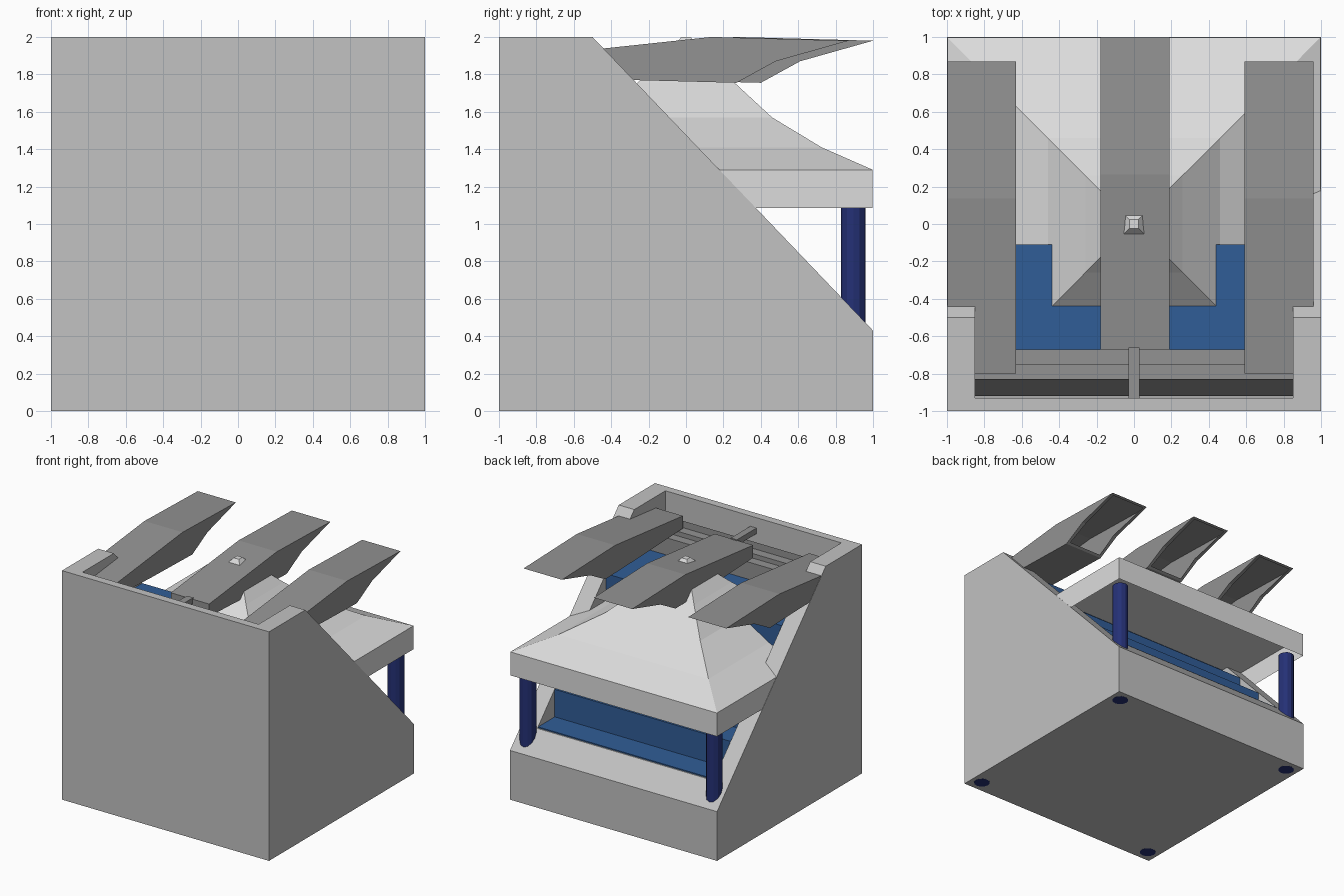
import bpy, bmesh
from mathutils import Vector

cube = bpy.data.objects.get("Cube")
if cube:
    bpy.data.objects.remove(cube, do_unlink=True)


def material(name, r, g, b):
    m = bpy.data.materials.new(name)
    m.use_nodes = True
    m.diffuse_color = (r, g, b, 1)
    m.node_tree.nodes["Principled BSDF"].inputs["Base Color"].default_value = (r, g, b, 1)
    return m


concrete = material("concrete_grey", 0.54, 0.54, 0.54)
roof_white = material("roof_pale_grey", 0.72, 0.72, 0.72)
metal = material("dark_grey", 0.29, 0.29, 0.29)
blue = material("terrace_blue", 0.03, 0.11, 0.31)
navy = material("column_navy", 0.018, 0.03, 0.18)


def finish(bm, name, mat):
    bmesh.ops.recalc_face_normals(bm, faces=bm.faces)
    mesh = bpy.data.meshes.new(name)
    bm.to_mesh(mesh)
    bm.free()
    mesh.materials.append(mat)
    obj = bpy.data.objects.new(name, mesh)
    bpy.context.collection.objects.link(obj)
    return obj


def prism_bm(profile, x0, x1):
    """Extrude a (y, z) outline along x."""
    bm = bmesh.new()
    face = bm.faces.new([bm.verts.new((x0, y, z)) for y, z in profile])
    ext = bmesh.ops.extrude_face_region(bm, geom=[face])["geom"]
    verts = [v for v in ext if isinstance(v, bmesh.types.BMVert)]
    bmesh.ops.translate(bm, verts=verts, vec=Vector((x1 - x0, 0, 0)))
    bmesh.ops.recalc_face_normals(bm, faces=bm.faces)
    return bm


def prism(name, profile, x0, x1, mat):
    return finish(prism_bm(profile, x0, x1), name, mat)


def block(name, x0, x1, y0, y1, z0, z1, mat):
    return prism(name, [(y0, z0), (y1, z0), (y1, z1), (y0, z1)], x0, x1, mat)


SLOPE = 1.57 / 1.5


def slope_y(z):
    return -0.5 + (2 - z) / SLOPE


# Sloping main block, hollowed between its side walls
shell = prism("main_block", [(-1, 0), (1, 0), (1, 0.43), (-0.5, 2), (-1, 2)], -1, 1, concrete)
cutter = prism("hollow_cutter", [(-0.93, 0.6), (1.2, 0.6), (1.2, 2.3), (-0.93, 2.3)],
               -0.85, 0.85, concrete)
cutter.hide_render = True
cutter.hide_viewport = True
cutter.display_type = 'WIRE'
cut = shell.modifiers.new("hollow", 'BOOLEAN')
cut.operation = 'DIFFERENCE'
cut.solver = 'EXACT'
cut.object = cutter

# Stepped blue terraces following the slope
levels = [0.61, 0.85, 1.1, 1.34, 1.59]
outline = [(-0.67, 0.59), (slope_y(levels[0]), 0.59)]
for i, z in enumerate(levels):
    outline.append((slope_y(z), z))
    if i + 1 < len(levels):
        outline.append((slope_y(levels[i + 1]), z))
outline.append((-0.67, levels[-1]))
prism("terraces", outline, -0.849, 0.849, blue)

# Flared square roof with a deep rim, a spire tip and a recessed underside
bm = bmesh.new()
rings = []
for r, z in [(0.998, 1.085), (0.998, 1.29), (0.725, 1.41), (0.46, 1.57),
             (0.26, 1.755), (0.05, 1.97), (0.025, 2.0)]:
    rings.append([bm.verts.new((sx * r, sy * r, z))
                  for sx, sy in ((-1, -1), (1, -1), (1, 1), (-1, 1))])
for low, high in zip(rings, rings[1:]):
    for i in range(4):
        j = (i + 1) % 4
        bm.faces.new((low[i], low[j], high[j], high[i]))
bm.faces.new(rings[-1])
under = bm.faces.new(rings[0][::-1])
bmesh.ops.inset_region(bm, faces=[under], thickness=0.15)
ext = bmesh.ops.extrude_face_region(bm, geom=[under])["geom"]
bmesh.ops.translate(bm, vec=Vector((0, 0, 0.19)),
                    verts=[v for v in ext if isinstance(v, bmesh.types.BMVert)])
bmesh.ops.delete(bm, geom=[under], context='FACES_ONLY')
finish(bm, "roof", roof_white)


# Three overhead scoops with an open rear mouth underneath
def scoop(name, x0, x1, shift):
    profile = [(-0.8, 1.90), (0.135, 2.0), (0.87, 1.98), (0.48, 1.87),
               (0.27, 1.755), (-0.3, 1.77), (-0.8, 1.79)]
    bm = prism_bm([(y + shift, z) for y, z in profile], x0, x1)
    mouth = [f for f in bm.faces
             if abs(f.normal.x) < 0.1 and f.normal.z < -0.5 and f.normal.y > 0.2]
    bmesh.ops.inset_region(bm, faces=mouth, thickness=0.035)
    bmesh.ops.delete(bm, geom=mouth, context='FACES')
    return finish(bm, name, metal)


scoop("right_scoop", -0.998, -0.63, 0)
scoop("middle_scoop", -0.18, 0.19, 0.13)
scoop("left_scoop", 0.59, 0.96, 0)

# Ledges and tie beam behind the front wall
block("inner_parapet", -0.849, 0.849, -0.75, -0.67, 1.5, 1.74, metal)
block("inner_ledge", -0.849, 0.849, -0.83, -0.75, 1.66, 1.78, metal)
prism("sloped_gutter", [(-0.92, 1.68), (-0.83, 1.68), (-0.83, 1.84), (-0.92, 1.72)],
      -0.849, 0.849, metal)
block("tie_beam", -0.03, 0.03, -0.935, -0.66, 1.86, 1.91, metal)

# Corner columns carrying the roof rim, with feet flush in the base
for sx, side in ((-1, "right"), (1, "left")):
    for sy, end in ((-1, "front"), (1, "back")):
        bm = bmesh.new()
        bmesh.ops.create_cone(bm, cap_ends=True, segments=12, radius1=0.066,
                              radius2=0.066, depth=1.092)
        bmesh.ops.translate(bm, verts=bm.verts, vec=Vector((sx * 0.9, sy * 0.895, 0.545)))
        finish(bm, end + "_" + side + "_column", navy)
